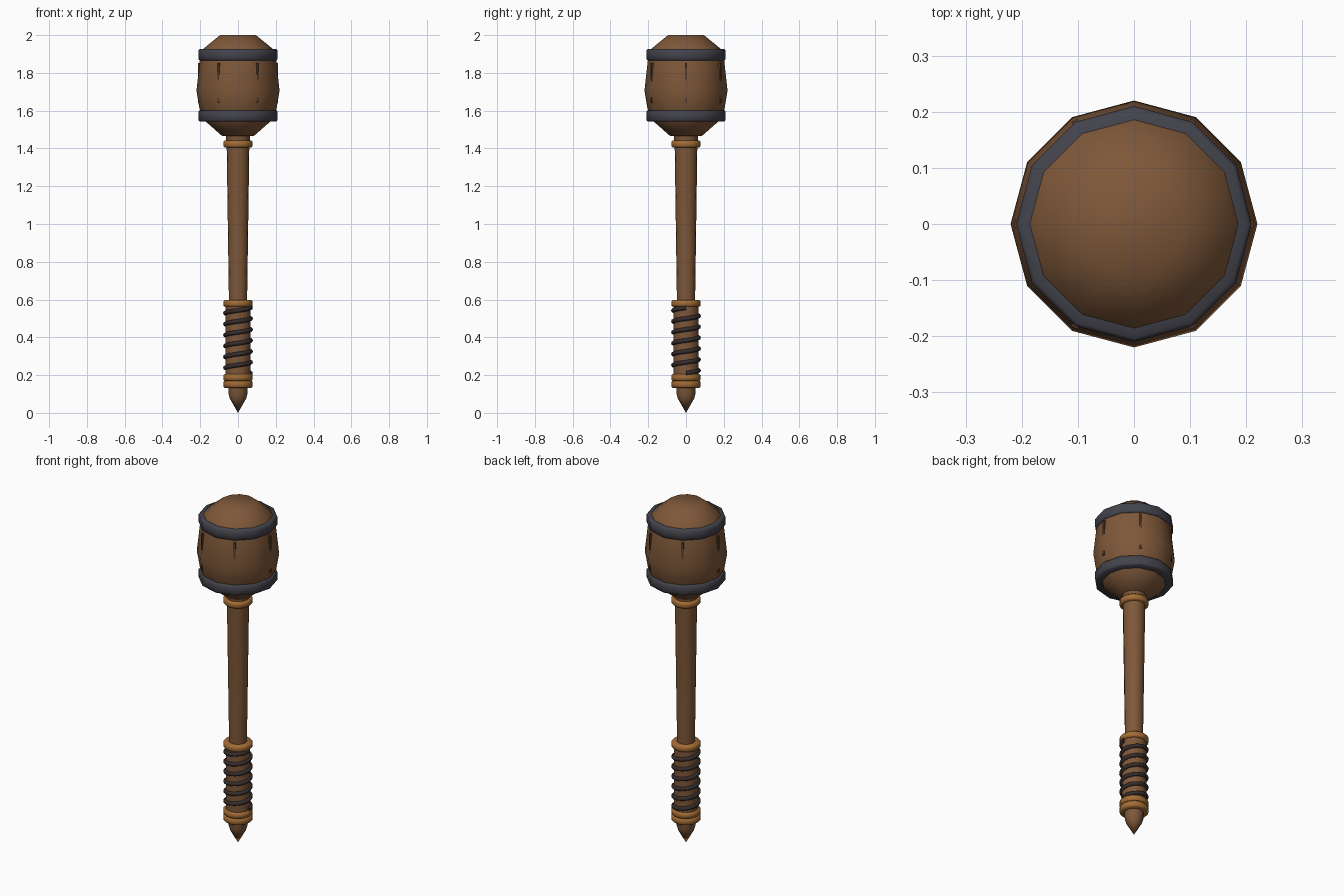
import bpy, bmesh, math
from mathutils import Matrix

if "Cube" in bpy.data.objects:
    bpy.data.objects.remove(bpy.data.objects["Cube"])


def material(name, rgb):
    m = bpy.data.materials.new(name)
    m.diffuse_color = (*rgb, 1)
    m.use_nodes = True
    m.node_tree.nodes["Principled BSDF"].inputs["Base Color"].default_value = m.diffuse_color
    return m


wood = material("brown wood", (0.21, 0.097, 0.041))
groove = material("dark groove", (0.10, 0.046, 0.02))
iron = material("dark iron", (0.056, 0.056, 0.073))
brass = material("amber collar", (0.36, 0.15, 0.035))
leather = material("dark leather", (0.036, 0.026, 0.025))


def finish(bm, name, mat, angle):
    bmesh.ops.recalc_face_normals(bm, faces=bm.faces)
    me = bpy.data.meshes.new(name)
    bm.to_mesh(me)
    bm.free()
    ob = bpy.data.objects.new(name, me)
    bpy.context.collection.objects.link(ob)
    me.materials.append(mat)
    bpy.ops.object.select_all(action='DESELECT')
    ob.select_set(True)
    bpy.context.view_layer.objects.active = ob
    bpy.ops.object.shade_smooth_by_angle(angle=math.radians(angle))
    return ob


def lathe(name, profile, mat, sides=12, closed=False, angle=50):
    """Revolve (radius, height) points about z, capping open ends."""
    bm = bmesh.new()
    rings = []
    for r, z in profile:
        rings.append([bm.verts.new((r * math.cos(math.tau * i / sides),
                                    r * math.sin(math.tau * i / sides), z))
                      for i in range(sides)])
    pairs = list(zip(rings, rings[1:]))
    if closed:
        pairs.append((rings[-1], rings[0]))
    for a, b in pairs:
        for i in range(sides):
            j = (i + 1) % sides
            bm.faces.new((a[i], a[j], b[j], b[i]))
    if not closed:
        bm.faces.new(rings[0])
        bm.faces.new(rings[-1])
    bmesh.ops.remove_doubles(bm, verts=bm.verts, dist=1e-5)
    return finish(bm, name, mat, angle)


def ring(name, inner, outer, z0, z1, bevel, mat, sides=12):
    lathe(name, [(inner, z0), (outer - bevel, z0), (outer, z0 + bevel),
                 (outer, z1 - bevel), (outer - bevel, z1), (inner, z1)],
          mat, sides, closed=True)


# Barrel-shaped head
lathe("mallet_head", [(0.083, 1.465), (0.168, 1.54), (0.204, 1.61), (0.22, 1.705),
                      (0.203, 1.86), (0.187, 1.925), (0.095, 2.0)], wood, angle=60)

# Iron hoops
ring("lower_hoop", 0.15, 0.21, 1.543, 1.602, 0.007, iron)
ring("upper_hoop", 0.17, 0.21, 1.866, 1.926, 0.007, iron)

# Thin upright seams that emerge above and below the bulge of the head
bm = bmesh.new()
for k in range(6):
    bmesh.ops.create_cube(bm, size=1, matrix=Matrix.Rotation(math.tau * k / 6, 4, 'Z')
                          @ Matrix.Translation((0.203, 0, 1.747))
                          @ Matrix.Diagonal((0.02, 0.012, 0.213, 1)))
finish(bm, "head_seams", groove, 30)

# Tapered shaft and neck
lathe("shaft", [(0.047, 0.15), (0.048, 0.58), (0.06, 1.42), (0.065, 1.47)], wood, 16)

# Grip core and the collars that bound it
lathe("grip_core", [(0.066, 0.19), (0.066, 0.58)], wood, 16)
for name, z0, z1 in (("pommel_collar", 0.133, 0.17), ("grip_lower_collar", 0.17, 0.205),
                     ("grip_upper_collar", 0.562, 0.597), ("neck_collar", 1.405, 1.441)):
    ring(name, 0.04, 0.078, z0, z1, 0.007, brass, 16)

# Pointed pommel
lathe("pommel_spike", [(0.052, 0.14), (0.05, 0.10), (0.043, 0.075), (0.0, 0.0)], wood, 12)

# Helical wrap, swept as a round cord
turns, steps, cord = 6, 16, 8
pitch = (0.557 - 0.21) / turns
bm = bmesh.new()
loops = []
for i in range(turns * steps + 1):
    t = i / steps
    a = math.tau * t
    loop = []
    for j in range(cord):
        b = math.tau * j / cord
        r = 0.067 + 0.012 * math.cos(b)
        loop.append(bm.verts.new((r * math.cos(a), r * math.sin(a),
                                  0.21 + pitch * t + 0.012 * math.sin(b))))
    loops.append(loop)
for a, b in zip(loops, loops[1:]):
    for j in range(cord):
        k = (j + 1) % cord
        bm.faces.new((a[j], a[k], b[k], b[j]))
bm.faces.new(loops[0])
bm.faces.new(loops[-1])
finish(bm, "grip_wrap", leather, 60)
